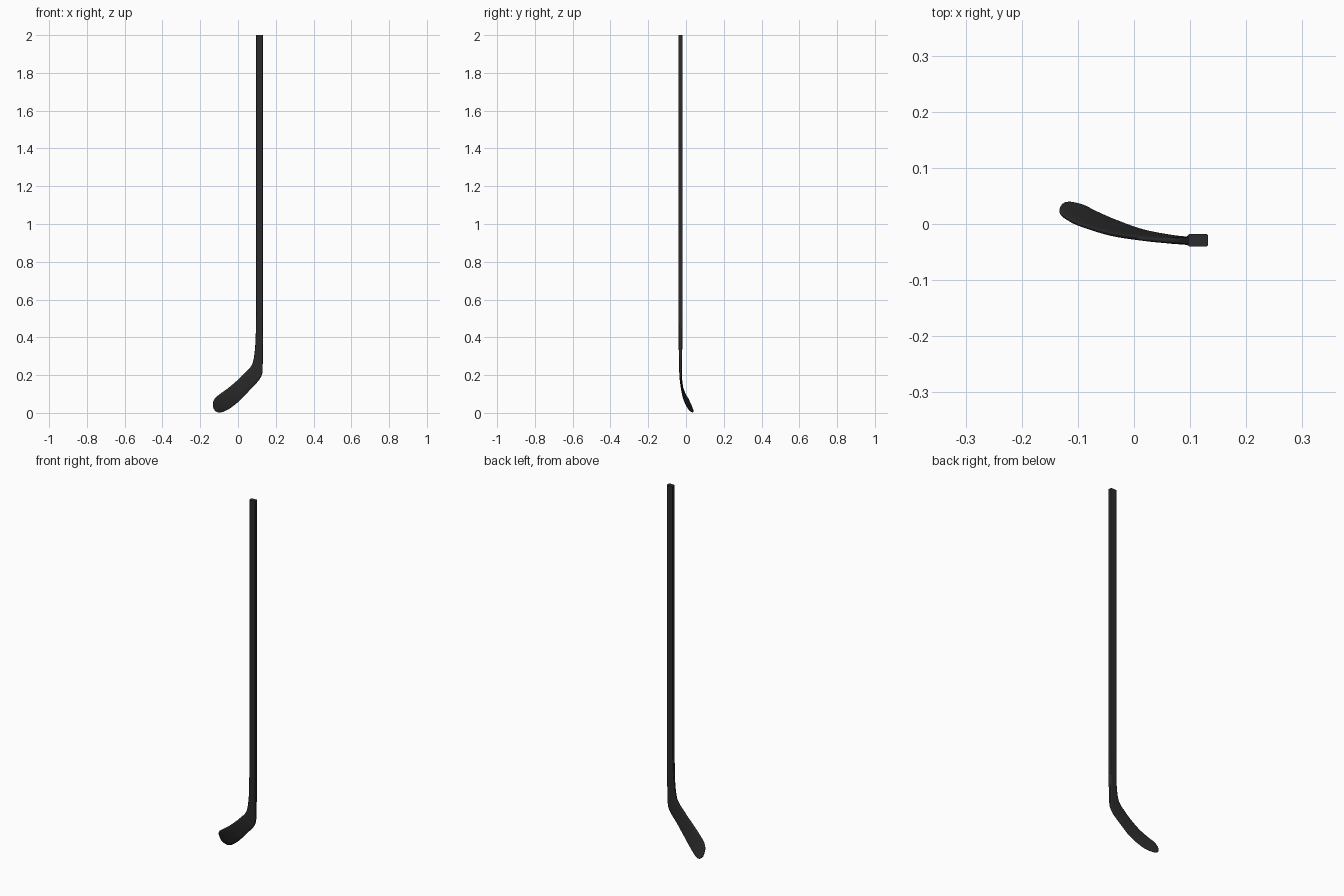
import bpy, bmesh, math
from mathutils import Vector

if "Cube" in bpy.data.objects:
    bpy.data.objects.remove(bpy.data.objects["Cube"])

# Stations down the stick: upper/inner edge xyz, lower/outer edge xyz, thickness
STATIONS = [
    (.096, -.029, 2.0, .132, -.029, 2.0, .023),
    (.096, -.029, .55, .132, -.029, .52, .023),
    (.094, -.0295, .42, .132, -.029, .36, .020),
    (.089, -.030, .33, .131, -.029, .26, .016),
    (.079, -.030, .27, .129, -.029, .212, .014),
    (.064, -.030, .24, .117, -.028, .182, .013),
    (.045, -.029, .22, .100, -.027, .160, .012),
    (.010, -.026, .185, .071, -.023, .130, .011),
    (-.045, -.018, .137, .018, -.012, .073, .010),
    (-.098, -.002, .098, -.034, .007, .030, .009),
    (-.120, .009, .080, -.066, .021, .011, .009),
    (-.131, .018, .060, -.090, .033, .003, .008),
    (-.1325, .027, .040, -.110, .038, .004, .007),
    (-.129, .033, .022, -.121, .038, .012, .005),
]
SIDES, STEPS = 32, 5


def spline(p0, p1, p2, p3, t):
    return [.5 * (2 * b + (c - a) * t + (2 * a - 5 * b + 4 * c - d) * t * t
                  + (3 * b - a - 3 * c + d) * t ** 3)
            for a, b, c, d in zip(p0, p1, p2, p3)]


def power(v, n):
    return math.copysign(abs(v) ** (2 / n), v)


# Smooth the curved lower part; the long shaft stays one straight span
curve = STATIONS[1:]
last = len(curve) - 1
rows = [STATIONS[0]]
for i in range(last):
    for s in range(STEPS):
        rows.append(spline(curve[max(i - 1, 0)], curve[i], curve[i + 1],
                           curve[min(i + 2, last)], s / STEPS))
rows.append(curve[-1])

# Loft rounded sections from the shaft to the blade tip
bm = bmesh.new()
mids = [(Vector(r[0:3]) + Vector(r[3:6])) / 2 for r in rows]
rings = []
for i, r in enumerate(rows):
    half = (Vector(r[0:3]) - Vector(r[3:6])) / 2
    path = mids[min(i + 1, len(mids) - 1)] - mids[max(i - 1, 0)]
    normal = half.cross(path).normalized() * r[6] / 2
    n = 7 - 4 * min(1, i / 25)          # boxy shaft, softer blade
    rings.append([bm.verts.new(mids[i]
                               + half * power(math.cos(a), n)
                               + normal * power(math.sin(a), n))
                  for a in (2 * math.pi * (k + .5) / SIDES for k in range(SIDES))])
for a, b in zip(rings, rings[1:]):
    for k in range(SIDES):
        j = (k + 1) % SIDES
        bm.faces.new((a[k], a[j], b[j], b[k]))
bm.faces.new(rings[0])
bm.faces.new(rings[-1])
bmesh.ops.recalc_face_normals(bm, faces=bm.faces)

mesh = bpy.data.meshes.new("hockey_stick")
bm.to_mesh(mesh)
bm.free()
stick = bpy.data.objects.new("hockey_stick", mesh)
bpy.context.collection.objects.link(stick)

# Single dark finish
black = bpy.data.materials.new("charcoal_black")
black.diffuse_color = (.024, .024, .024, 1)
black.use_nodes = True
black.node_tree.nodes["Principled BSDF"].inputs["Base Color"].default_value = black.diffuse_color
mesh.materials.append(black)

bpy.context.view_layer.objects.active = stick
stick.select_set(True)
bpy.ops.object.shade_smooth_by_angle(angle=math.radians(40))
